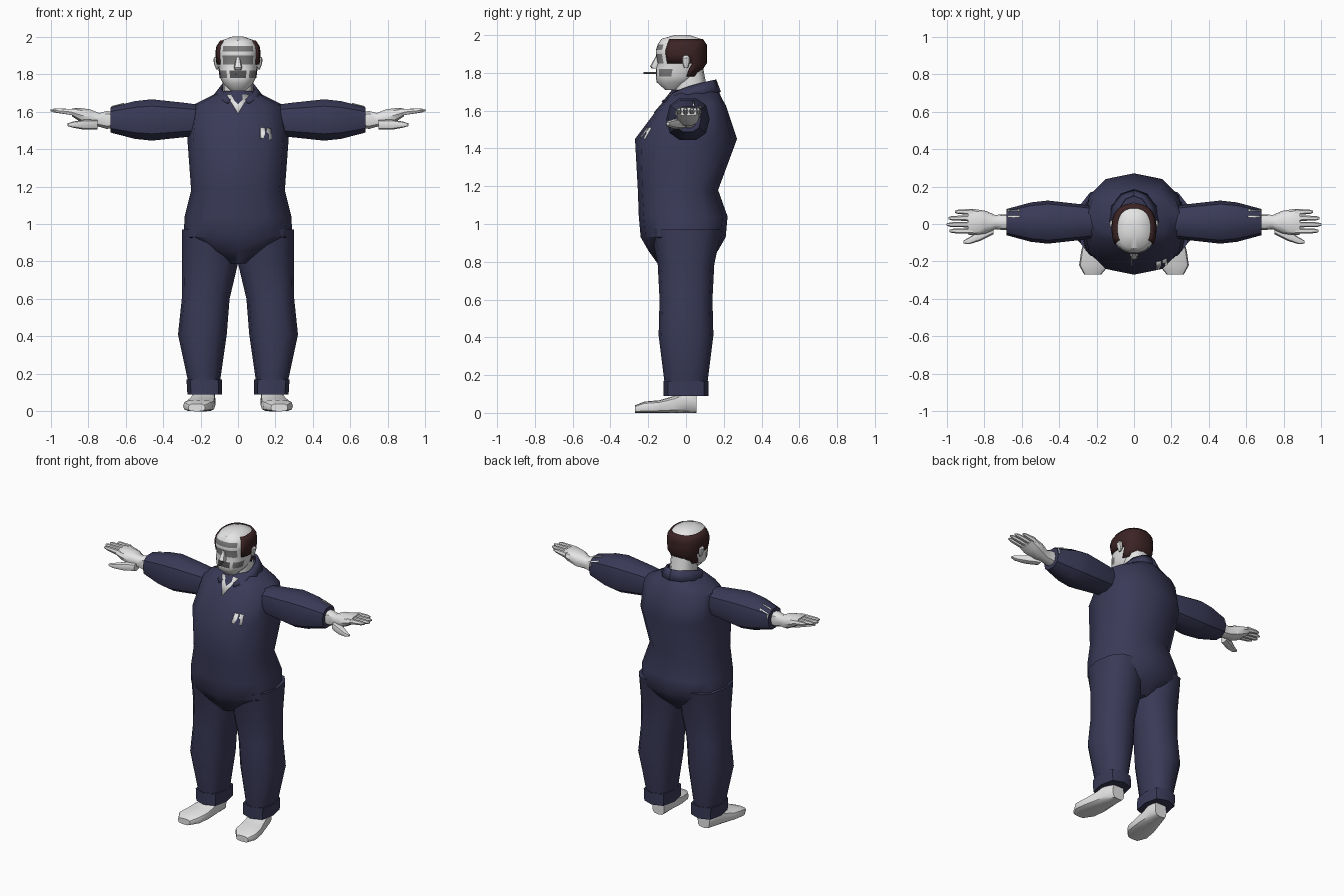
import bpy, bmesh, math
from mathutils import Vector

cube = bpy.data.objects.get("Cube")
if cube:
    bpy.data.objects.remove(cube, do_unlink=True)


def material(name, red, green, blue):
    mat = bpy.data.materials.new(name)
    mat.use_nodes = True
    mat.diffuse_color = (red, green, blue, 1)
    shader = mat.node_tree.nodes["Principled BSDF"]
    shader.inputs["Base Color"].default_value = mat.diffuse_color
    return mat


navy = material("navy cloth", .042, .042, .098)
pale = material("pale skin", .78, .78, .78)
grey = material("mid grey", .2, .2, .2)
dark = material("dark grey", .09, .09, .09)
brown = material("dark brown hair", .045, .017, .018)


def finish(name, bm, materials, mirror=False, thickness=0):
    """Turn a bmesh into a shaded object, mirrored or thickened on request."""
    mesh = bpy.data.meshes.new(name)
    bm.to_mesh(mesh)
    bm.free()
    for mat in materials:
        mesh.materials.append(mat)
    part = bpy.data.objects.new(name, mesh)
    bpy.context.collection.objects.link(part)
    bpy.ops.object.select_all(action='DESELECT')
    part.select_set(True)
    bpy.context.view_layer.objects.active = part
    bpy.ops.object.shade_smooth_by_angle(angle=math.radians(40))
    if thickness:
        part.modifiers.new("thickness", 'SOLIDIFY').thickness = thickness
    if mirror:
        part.modifiers.new("mirror", 'MIRROR').use_mirror_merge = False
    return part


def rounded(value, power):
    return math.copysign(abs(value) ** power, value)


def loft(name, materials, axis, rings, sides=12, power=.83,
         mirror=False, rule=None, keep=None, thickness=0):
    """Skin rounded rings: position along the axis, then two centre and radius pairs."""
    bm = bmesh.new()
    loops = []
    for place, centre_a, radius_a, centre_b, radius_b in rings:
        loop = []
        for i in range(sides):
            turn = math.tau * i / sides
            a = centre_a + radius_a * rounded(math.cos(turn), power)
            b = centre_b + radius_b * rounded(math.sin(turn), power)
            point = {'x': (place, a, b), 'y': (a, place, b), 'z': (a, b, place)}[axis]
            loop.append(bm.verts.new(point))
        loops.append(loop)
    for low, high in zip(loops, loops[1:]):
        for i in range(sides):
            bm.faces.new((low[i - 1], low[i], high[i], high[i - 1]))
    bm.faces.new(loops[0])
    bm.faces.new(loops[-1])
    bmesh.ops.recalc_face_normals(bm, faces=bm.faces)
    for face in list(bm.faces):
        centre = face.calc_center_median()
        if keep and not keep(centre):
            bm.faces.remove(face)
        elif rule:
            face.material_index = rule(centre)
    return finish(name, bm, materials, mirror, thickness)


def upright(profile):
    """Rings centred on x from height, half width, front and back."""
    return [(z, 0, width, (front + back) / 2, (back - front) / 2)
            for z, width, front, back in profile]


def leg_rings(profile):
    """Rings from height, inner side, outer side and half depth."""
    return [(z, (inner + outer) / 2, (outer - inner) / 2, 0, depth)
            for z, inner, outer, depth in profile]


def plate(name, target, points, direction, mirror=False):
    """Thin pale patch laid on the surface of another part."""
    bpy.context.view_layer.update()
    direction = Vector(direction)
    bm = bmesh.new()
    corners = []
    for point in points:
        start = Vector(point) - direction * 2
        spot = target.ray_cast(start, direction)[1]
        corners.append(bm.verts.new(spot - direction * .006))
    bm.faces.new(corners)
    return finish(name, bm, [pale], mirror, thickness=.004)


# Overalls: body, legs, turned-up cuffs and sleeves
body = loft("overall_body", [navy], 'z', upright([
    (.79, .05, -.15, .1), (.86, .18, -.2, .17), (.93, .29, -.24, .21),
    (1.04, .285, -.25, .22), (1.18, .25, -.255, .17), (1.45, .27, -.27, .27),
    (1.63, .25, -.135, .21), (1.665, .18, -.11, .19), (1.71, .09, -.075, .17)]))
loft("trouser_leg", [navy], 'z', leg_rings([
    (.13, .1, .26, .11), (.41, .06, .32, .145), (.6, .045, .3, .14),
    (.79, 0, .3, .15), (.97, 0, .3, .19)]), mirror=True)
loft("trouser_cuff", [navy], 'z', leg_rings([
    (.09, .085, .27, .12), (.17, .085, .275, .12)]), sides=8, power=.7, mirror=True)
sleeve = loft("sleeve", [navy], 'x', [
    (x, .01, radius, 1.555, radius) for x, radius in
    ((.18, .08), (.28, .095), (.46, .115), (.55, .105), (.68, .07))],
    sides=10, mirror=True)

# Open collar, an arc that drops from the nape to the chest
bm = bmesh.new()
strip = []
for i in range(6):
    part = i / 5
    turn = part * math.radians(155)
    across, along = math.sin(turn), math.cos(turn)
    strip.append((bm.verts.new((.095 * across, .02 + .14 * along, 1.765 - .1 * part ** 2)),
                  bm.verts.new((.135 * across, .02 + .165 * along, 1.7 - .05 * part ** 2))))
for (top, low), (next_top, next_low) in zip(strip, strip[1:]):
    bm.faces.new((next_low, low, top, next_top))
finish("collar", bm, [navy], mirror=True, thickness=.012)

# Neck opening, chest badge and slits in the sleeve ends
backward, downward = (0, 1, 0), (0, 0, -1)
plate("neck_opening", body, [(-.06, 0, 1.69), (0, 0, 1.59), (.06, 0, 1.69)], backward)
plate("chest_badge", body, [(x, 0, z) for x, z in
      ((.12, 1.46), (.18, 1.45), (.175, 1.51), (.12, 1.515))], backward)
for y in (.035, .07):
    plate("sleeve_slit", sleeve, [(.61, y, 1.6), (.675, y, 1.6),
          (.675, y + .01, 1.6), (.61, y + .01, 1.6)], downward, mirror=True)

# Shoes, with toes turned outward
loft("shoe", [pale], 'y', [
    (y, .18 - .15 * y, width, height / 2, height / 2) for y, width, height in
    ((.055, .045, .1), (0, .06, .12), (-.06, .068, .09),
     (-.14, .08, .067), (-.22, .08, .06), (-.27, .045, .04))],
    power=.6, mirror=True)

# Hands: the palm rises gently towards the fingers
loft("palm", [pale], 'x', [
    (x, .01, width, 1.555 + .3 * max(0, x - .75), depth) for x, width, depth in
    ((.64, .04, .04), (.7, .042, .05), (.74, .038, .038),
     (.79, .06, .047), (.85, .07, .036), (.885, .067, .022))],
    sides=10, mirror=True)
for i, (finger, tip) in enumerate((("index", .985), ("middle", 1), ("ring", .99), ("little", .955))):
    y = -.037 + i * .034
    loft(finger + "_finger", [pale], 'x', [
        (.86, y, .016, 1.595, .02), (tip - .02, y, .012, 1.605, .012),
        (tip, y, .006, 1.607, .006)], sides=6, mirror=True)
loft("thumb", [pale], 'x', [
    (x, y, radius, 1.53, radius * .9) for x, y, radius in
    ((.75, -.025, .03), (.82, -.06, .03), (.88, -.09, .018), (.91, -.096, .008))],
    sides=8, mirror=True)

# Head with painted brow, glasses, cheeks and mouth
painted = ((1.935, 0, .08, 1), (1.875, .01, .075, 1),
           (1.8, .055, .095, 1), (1.8, 0, .035, 2))


def face_colour(centre):
    for z, inner, outer, index in painted:
        if centre.y < -.04 and abs(centre.z - z) < .01 and inner < abs(centre.x) < outer:
            return index
    return 0


skull = [(1.71, .04, -.11, -.04), (1.75, .08, -.155, .03), (1.78, .095, -.16, .06),
         (1.82, .1, -.16, .08), (1.85, .105, -.15, .1), (1.9, .11, -.16, .1),
         (1.92, .11, -.16, .1), (1.95, .105, -.15, .1), (1.98, .085, -.13, .08),
         (2, .03, -.06, .02)]
loft("head", [pale, grey, dark], 'z', upright(skull), sides=32, rule=face_colour)
loft("neck", [pale], 'z', upright([(1.62, .08, -.06, .13), (1.83, .08, -.06, .09)]))


# Hair around the back and sides, leaving the crown bald
def hair_area(centre):
    hairline = -.1 if centre.z > 1.86 else .02
    return 1.79 < centre.z < 1.97 and centre.y > hairline


loft("hair", [brown], 'z', upright([
    (z, width + .01, front, back + .01) for z, width, front, back in skull]),
    sides=32, keep=hair_area, thickness=.015)

# Ears, nose and cigarette
loft("ear", [pale], 'z', [
    (z, .112, width, 0, depth) for z, width, depth in
    ((1.825, .005, .01), (1.855, .016, .02), (1.88, .02, .022), (1.892, .012, .012))],
    sides=8, mirror=True)
loft("nose", [pale], 'z', upright([
    (1.822, .018, -.18, -.14), (1.835, .022, -.19, -.14), (1.888, .009, -.16, -.14)]), sides=8)
loft("cigarette", [grey], 'y', [
    (y, -.012, .005, 1.8, .005) for y in (-.225, -.15)], sides=8, power=1)
